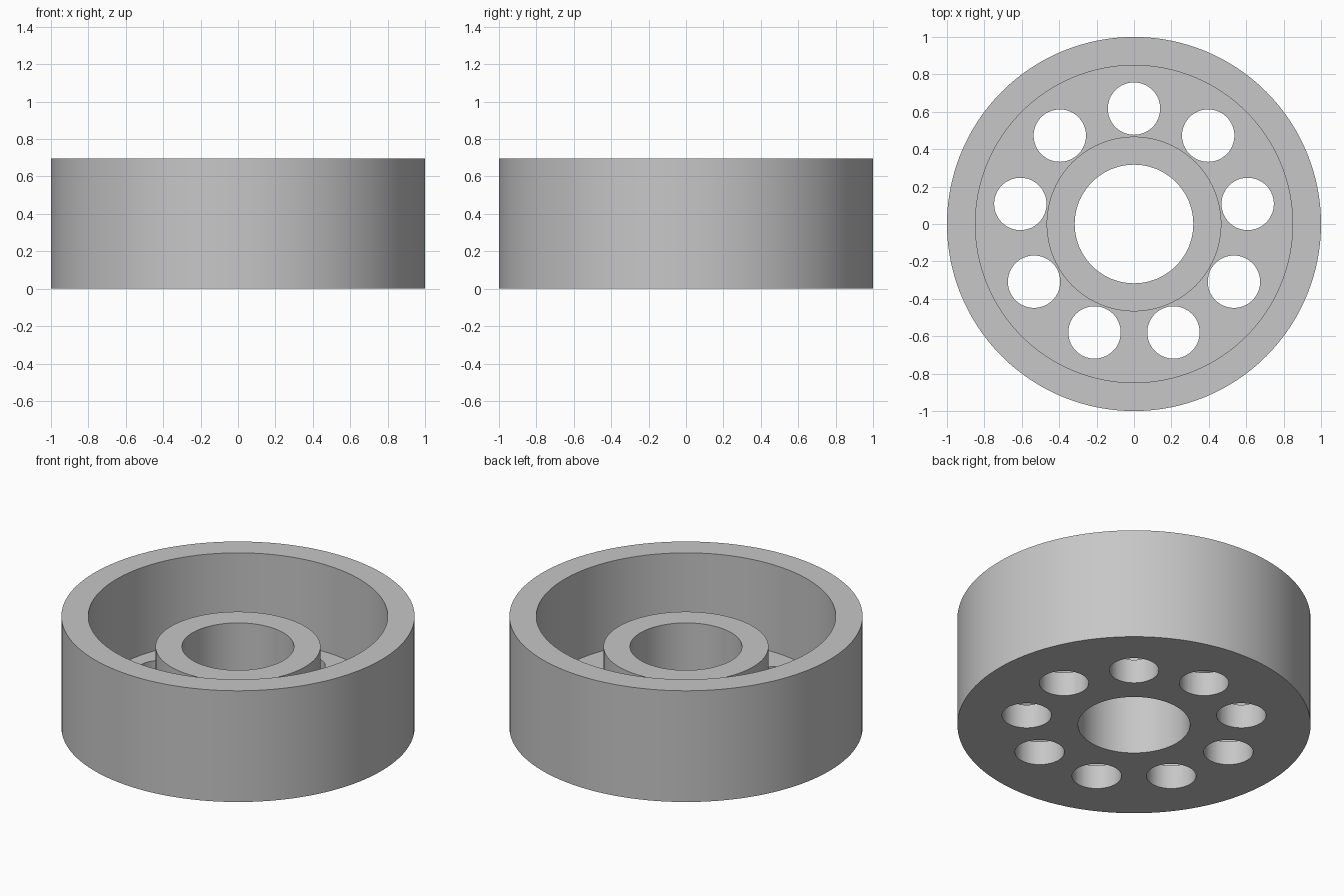
import bpy, bmesh
from math import radians, cos, sin, tau
from mathutils import Matrix, Vector

cube = bpy.data.objects.get("Cube")
if cube:
    bpy.data.objects.remove(cube, do_unlink=True)

HEIGHT, HUB_TOP, FLOOR = 0.695, 0.505, 0.15
RIM_R, WALL_R, HUB_R, BORE_R = 1.0, 0.848, 0.467, 0.317
HOLES, HOLE_R, CIRCLE_R = 9, 0.14, 0.617
SEGMENTS = 128

grey = bpy.data.materials.new("plain grey")
grey.use_nodes = True
colour = (0.57, 0.57, 0.57, 1)
grey.diffuse_color = colour
grey.node_tree.nodes["Principled BSDF"].inputs["Base Color"].default_value = colour


def add_object(name, bm):
    bmesh.ops.recalc_face_normals(bm, faces=bm.faces)
    mesh = bpy.data.meshes.new(name)
    bm.to_mesh(mesh)
    bm.free()
    mesh.materials.append(grey)
    obj = bpy.data.objects.new(name, mesh)
    bpy.context.collection.objects.link(obj)
    return obj


def lathe(name, profile):
    """Turn a closed (radius, height) profile around the z axis."""
    bm = bmesh.new()
    rings = []
    for i in range(SEGMENTS):
        a = tau * i / SEGMENTS
        rings.append([bm.verts.new((r * cos(a), r * sin(a), z)) for r, z in profile])
    n = len(profile)
    for i, ring in enumerate(rings):
        following = rings[(i + 1) % SEGMENTS]
        for j in range(n):
            k = (j + 1) % n
            bm.faces.new((ring[j], following[j], following[k], ring[k]))
    return add_object(name, bm)


# Rim, floor and hub turned as one piece
wheel = lathe("wheel_body", [
    (BORE_R, 0), (RIM_R, 0), (RIM_R, HEIGHT), (WALL_R, HEIGHT),
    (WALL_R, FLOOR), (HUB_R, FLOOR), (HUB_R, HUB_TOP), (BORE_R, HUB_TOP)])

# Ring of round holes through the floor
bm = bmesh.new()
for i in range(HOLES):
    turn = Matrix.Rotation(radians(90) + tau * i / HOLES, 4, 'Z')
    place = turn @ Matrix.Translation(Vector((CIRCLE_R, 0, FLOOR / 2)))
    bmesh.ops.create_cone(bm, cap_ends=True, segments=64, radius1=HOLE_R,
                          radius2=HOLE_R, depth=FLOOR * 2, matrix=place)
cutter = add_object("hole_cutter", bm)
cutter.hide_render = True

cut = wheel.modifiers.new("floor holes", 'BOOLEAN')
cut.operation = 'DIFFERENCE'
cut.solver = 'EXACT'
cut.object = cutter

for obj in bpy.context.selected_objects:
    obj.select_set(False)
wheel.select_set(True)
bpy.context.view_layer.objects.active = wheel
bpy.ops.object.modifier_apply(modifier=cut.name)
bpy.data.objects.remove(cutter, do_unlink=True)

# Smooth round walls with crisp edges
bpy.ops.object.shade_smooth_by_angle(angle=radians(30))
